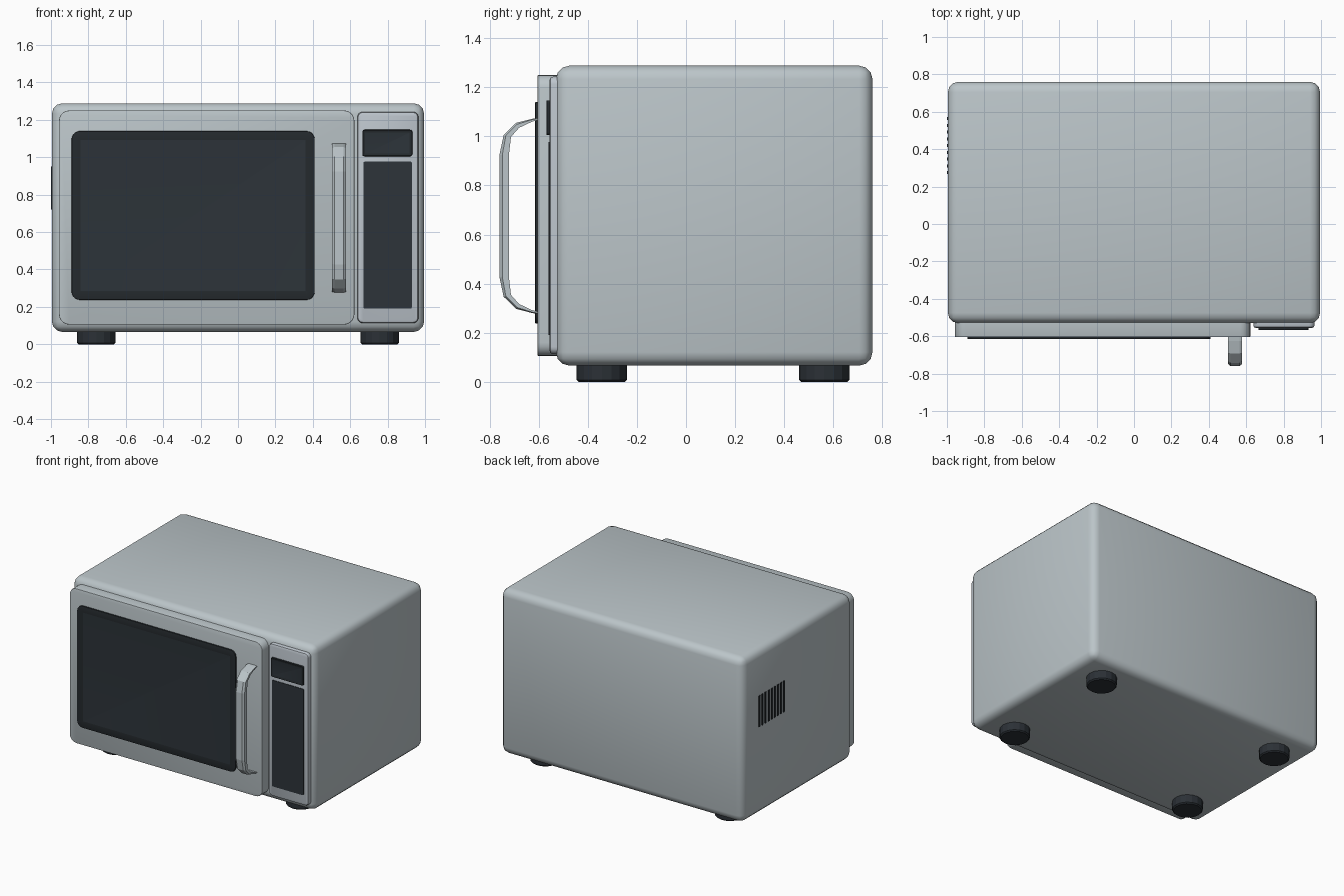
import bpy, bmesh, math
from mathutils import Vector, Matrix

if "Cube" in bpy.data.objects:
    bpy.data.objects.remove(bpy.data.objects["Cube"])


def material(name, rgb):
    m = bpy.data.materials.new(name)
    m.diffuse_color = (*rgb, 1)
    m.use_nodes = True
    m.node_tree.nodes["Principled BSDF"].inputs["Base Color"].default_value = m.diffuse_color
    return m


SILVER = material("silver", (0.50, 0.56, 0.585))
PANEL = material("panel silver", (0.51, 0.56, 0.61))
BLACK = material("black trim", (0.018, 0.023, 0.027))
GLASS = material("dark glass", (0.026, 0.034, 0.042))
RUBBER = material("dark rubber", (0.024, 0.030, 0.037))


def finish(name, bm, *mats):
    bmesh.ops.recalc_face_normals(bm, faces=bm.faces)
    me = bpy.data.meshes.new(name)
    bm.to_mesh(me)
    bm.free()
    for m in mats:
        me.materials.append(m)
    ob = bpy.data.objects.new(name, me)
    bpy.context.collection.objects.link(ob)
    return ob


def box_bm(x, y, z):
    """Box between the given (min, max) pairs."""
    bm = bmesh.new()
    size = [b - a for a, b in (x, y, z)]
    mid = [(a + b) / 2 for a, b in (x, y, z)]
    bmesh.ops.create_cube(bm, size=1, matrix=Matrix.Translation(mid) @ Matrix.Diagonal((*size, 1)))
    return bm


def front_face(bm):
    bm.normal_update()
    return max((f for f in bm.faces if f.normal.y < -0.99), key=lambda f: f.calc_area())


def plate(name, x, y, z, radius, edge, mats, inset=0, depth=0):
    """Front-facing plate with rounded corners, a softened rim and an optional inset pane."""
    bm = box_bm(x, y, z)
    corners = [e for e in bm.edges
               if abs(e.verts[0].co.y - e.verts[1].co.y) > 0.9 * (y[1] - y[0])
               and (e.verts[0].co - e.verts[1].co).length < (y[1] - y[0]) * 1.01]
    bmesh.ops.bevel(bm, geom=corners, offset=radius, segments=5, profile=0.5, affect='EDGES')
    if edge:
        bmesh.ops.bevel(bm, geom=list(front_face(bm).edges), offset=edge, segments=2,
                        profile=0.5, affect='EDGES')
    if inset:
        f = front_face(bm)
        bmesh.ops.inset_individual(bm, faces=[f], thickness=inset, depth=-depth)
        front_face(bm).material_index = 1
    return finish(name, bm, *mats)


# Body shell
bm = box_bm((-0.995, 0.995), (-0.53, 0.76), (0.066, 1.288))
bmesh.ops.bevel(bm, geom=list(bm.edges), offset=0.055, segments=3, profile=0.5, affect='EDGES')
finish("body", bm, SILVER)

# Door with framed window
plate("door", (-0.957, 0.622), (-0.605, -0.52), (0.105, 1.25), 0.055, 0.004, [SILVER])
plate("window", (-0.89, 0.41), (-0.615, -0.60), (0.237, 1.14), 0.045, 0.004,
      [BLACK, GLASS], 0.045, 0.004)

# Control panel, display and keypad
plate("control_panel", (0.638, 0.965), (-0.556, -0.52), (0.113, 1.243), 0.03, 0.014, [PANEL])
plate("display", (0.665, 0.932), (-0.568, -0.55), (1.005, 1.147), 0.012, 0.003,
      [BLACK, GLASS], 0.012, 0.003)
plate("keypad", (0.67, 0.93), (-0.560, -0.553), (0.19, 0.977), 0.01, 0, [GLASS])

# Handle: chamfered section swept along a bowed profile of (outer, inner) y-z points
half = [((-0.603, 1.075), (-0.603, 1.066)),
        ((-0.625, 1.072), (-0.627, 1.060)),
        ((-0.692, 1.055), (-0.680, 1.035)),
        ((-0.743, 1.005), (-0.713, 0.998)),
        ((-0.760, 0.925), (-0.722, 0.920))]
flip = lambda p: (p[0], 1.352 - p[1])
path = half + [(flip(o), flip(i)) for o, i in reversed(half)]
bm = bmesh.new()
rings = []
for o, i in path:
    o, i = Vector(o), Vector(i)
    m = o.lerp(i, 0.3)
    section = [(0.503, i), (0.503, m), (0.517, o), (0.564, o), (0.578, m), (0.578, i)]
    rings.append([bm.verts.new((x, p.x, p.y)) for x, p in section])
for a, b in zip(rings, rings[1:]):
    for k in range(6):
        j = (k + 1) % 6
        bm.faces.new((a[k], a[j], b[j], b[k]))
bm.faces.new(rings[0])
bm.faces.new(rings[-1])
finish("door_handle", bm, SILVER)

# Four round feet
for side, x in (("left", -0.757), ("right", 0.757)):
    for end, y in (("front", -0.343), ("back", 0.563)):
        bm = bmesh.new()
        bmesh.ops.create_cone(bm, cap_ends=True, segments=16, radius1=0.103, radius2=0.103,
                              depth=0.08, matrix=Matrix.Translation((x, y, 0.04)))
        rim = [e for e in bm.edges if all(v.co.z < 0.01 for v in e.verts)]
        bmesh.ops.bevel(bm, geom=rim, offset=0.008, segments=1, affect='EDGES')
        finish(f"{end}_{side}_foot", bm, RUBBER)

# Vent slats on the left side
for n in range(9):
    y = 0.275 + n * 0.036
    finish(f"vent_slat_{n + 1}", box_bm((-1.0, -0.992), (y - 0.008, y + 0.008), (0.72, 0.95)), BLACK)

# Smooth the rounded edges, keep the flat faces crisp
meshes = [o for o in bpy.data.objects if o.name in
          ("body", "door", "window", "control_panel", "display")]
for o in meshes:
    o.select_set(True)
bpy.context.view_layer.objects.active = meshes[0]
bpy.ops.object.shade_smooth_by_angle(angle=math.radians(35))
